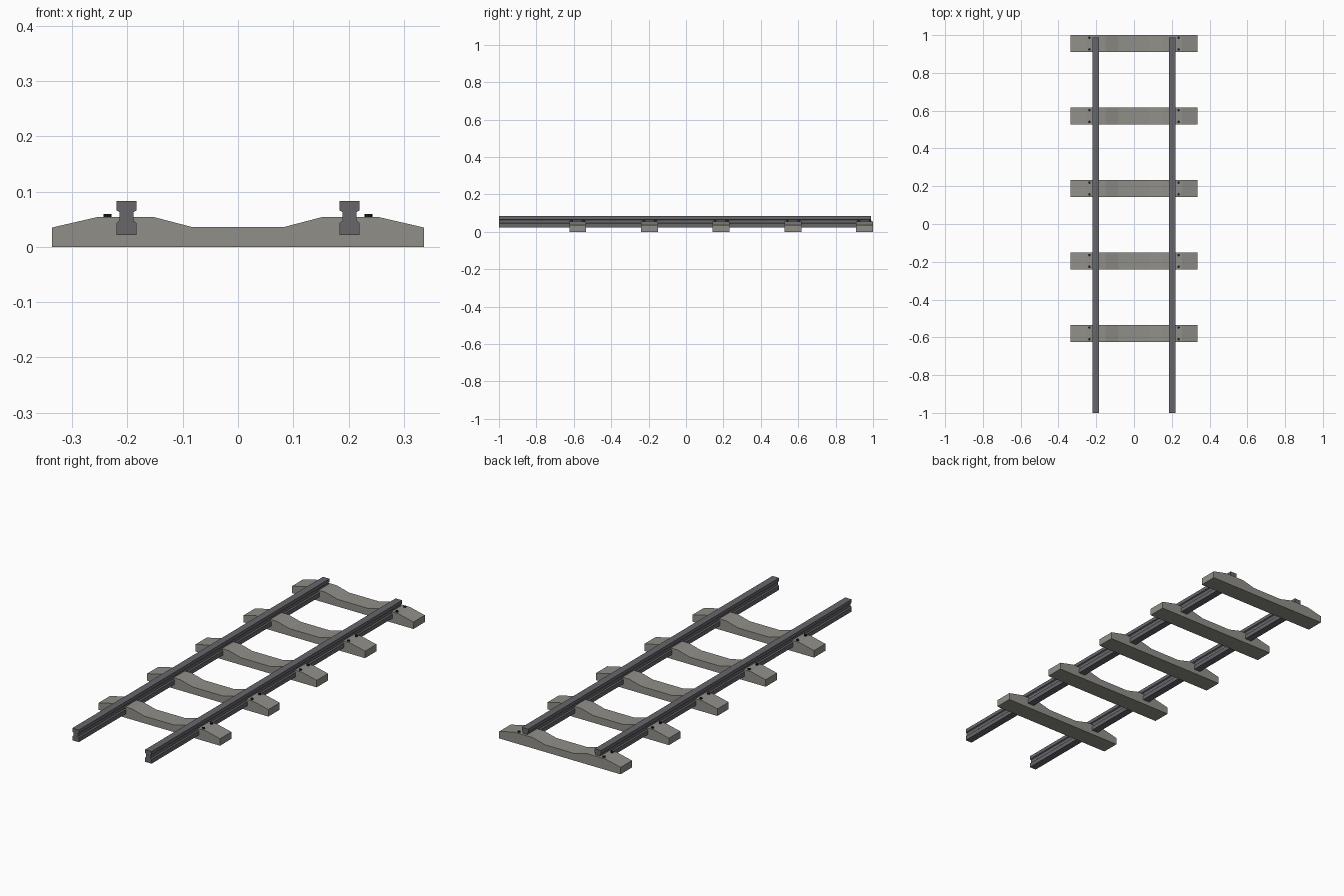
import bpy, bmesh

cube = bpy.data.objects.get("Cube")
if cube:
    bpy.data.objects.remove(cube, do_unlink=True)


def make_material(name, rgb):
    mat = bpy.data.materials.new(name)
    mat.use_nodes = True
    color = (*rgb, 1)
    mat.diffuse_color = color
    mat.node_tree.nodes["Principled BSDF"].inputs["Base Color"].default_value = color
    return mat


concrete = make_material("concrete grey", (0.28, 0.275, 0.25))
steel = make_material("rail steel", (0.135, 0.135, 0.148))
black = make_material("bolt black", (0.012, 0.012, 0.012))


def finish(name, bm, mat):
    bmesh.ops.recalc_face_normals(bm, faces=bm.faces)
    mesh = bpy.data.meshes.new(name)
    bm.to_mesh(mesh)
    bm.free()
    mesh.materials.append(mat)
    obj = bpy.data.objects.new(name, mesh)
    bpy.context.collection.objects.link(obj)
    return obj


def extrude_profile(name, half, y0, y1, mat, cx=0):
    """Mirror a half outline (x, z) and extrude it along y."""
    outline = half + [(-x, z) for x, z in reversed(half)]
    bm = bmesh.new()
    face = bm.faces.new([bm.verts.new((cx + x, y0, z)) for x, z in outline])
    moved = bmesh.ops.extrude_face_region(bm, geom=[face])["geom"]
    verts = [v for v in moved if isinstance(v, bmesh.types.BMVert)]
    bmesh.ops.translate(bm, verts=verts, vec=(0, y1 - y0, 0))
    return finish(name, bm, mat)


def bolt(name, x, y):
    bm = bmesh.new()
    bmesh.ops.create_cone(bm, cap_ends=True, segments=8, radius1=0.007,
                          radius2=0.007, depth=0.012)
    bmesh.ops.translate(bm, verts=bm.verts, vec=(x, y, 0.0535))
    return finish(name, bm, black)


# Half outlines, right side from bottom to top
sleeper_half = [(0.337, 0), (0.337, 0.035), (0.255, 0.054),
                (0.152, 0.054), (0.083, 0.036)]
rail_half = [(0.018, 0.022), (0.018, 0.043), (0.0125, 0.048),
             (0.0125, 0.063), (0.018, 0.066), (0.018, 0.083)]

# Sleepers with a pair of bolts outside each rail
for i in range(5):
    y = 0.955 - 0.3835 * i
    extrude_profile(f"sleeper_{i + 1}", sleeper_half, y - 0.045, y + 0.045, concrete)
    for side, sign in (("left", 1), ("right", -1)):
        for end, dy in (("front", -0.031), ("back", 0.031)):
            bolt(f"{side}_{end}_bolt_{i + 1}", sign * 0.236, y + dy)

# Rails
for side, sign in (("left", 1), ("right", -1)):
    extrude_profile(f"{side}_rail", rail_half, -1, 0.988, steel, sign * 0.202)
